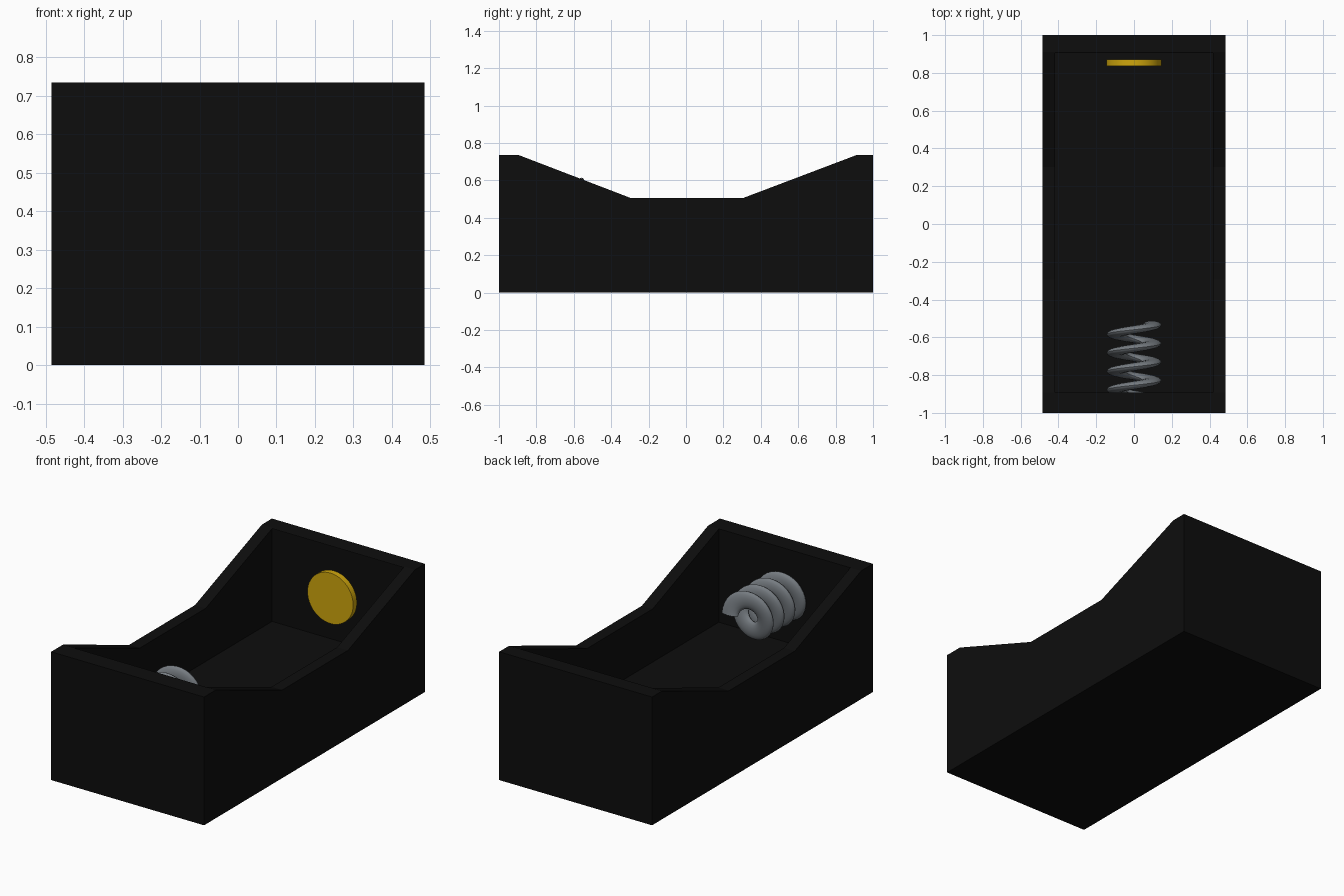
import bpy, bmesh, math
from mathutils import Vector

if "Cube" in bpy.data.objects:
    bpy.data.objects.remove(bpy.data.objects["Cube"])


def material(name, rgb):
    m = bpy.data.materials.new(name)
    m.diffuse_color = (*rgb, 1)
    m.use_nodes = True
    m.node_tree.nodes["Principled BSDF"].inputs["Base Color"].default_value = m.diffuse_color
    return m


BLACK = material("black plastic", (0.004, 0.004, 0.004))
STEEL = material("steel grey", (0.18, 0.20, 0.22))
GOLD = material("gold", (0.62, 0.38, 0.004))


def make(name, bm, mat):
    bmesh.ops.recalc_face_normals(bm, faces=bm.faces[:])
    me = bpy.data.meshes.new(name)
    bm.to_mesh(me)
    bm.free()
    me.materials.append(mat)
    ob = bpy.data.objects.new(name, me)
    bpy.context.collection.objects.link(ob)
    return ob


def smooth(ob):
    bpy.ops.object.select_all(action='DESELECT')
    ob.select_set(True)
    bpy.context.view_layer.objects.active = ob
    bpy.ops.object.shade_smooth_by_angle(angle=math.radians(35))


def extrude_profile(name, pts, half_x, mat):
    bm = bmesh.new()
    face = bm.faces.new([bm.verts.new((-half_x, y, z)) for y, z in pts])
    ext = bmesh.ops.extrude_face_region(bm, geom=[face])
    vs = [g for g in ext["geom"] if isinstance(g, bmesh.types.BMVert)]
    bmesh.ops.translate(bm, verts=vs, vec=(2 * half_x, 0, 0))
    return make(name, bm, mat)


# Holder body with dipped sides
TOP, DIP, FLOOR, AXIS_Z = 0.735, 0.505, 0.20, 0.47
body = extrude_profile("holder_body", [
    (-1, 0), (1, 0), (1, TOP), (0.91, TOP), (0.303, DIP),
    (-0.293, DIP), (-0.893, TOP), (-1, TOP)], 0.485, BLACK)

# Cavity cutter
cutter = extrude_profile("cavity_cutter", [
    (-0.893, FLOOR), (0.905, FLOOR), (0.905, 1), (-0.893, 1)], 0.417, BLACK)
cutter.hide_render = True
mod = body.modifiers.new("cavity", 'BOOLEAN')
mod.operation, mod.solver, mod.object = 'DIFFERENCE', 'EXACT', cutter
bpy.context.view_layer.objects.active = body
bpy.ops.object.modifier_apply(modifier="cavity")
bpy.data.objects.remove(cutter)

# Coil spring: flattened oval section swept along a helix into the front wall
bm = bmesh.new()
TURNS, STEPS, SIDES, PITCH = 4, 32, 16, 0.098
rings = []
for i in range(TURNS * STEPS + 1):
    a = math.tau * i / STEPS
    ring = []
    for j in range(SIDES):
        t = math.tau * j / SIDES
        r = 0.095 + 0.05 * math.cos(t)
        y = -0.535 - PITCH * i / STEPS + 0.022 * math.sin(t)
        ring.append(bm.verts.new((r * math.cos(a), y, AXIS_Z + r * math.sin(a))))
    rings.append(ring)
for p, q in zip(rings, rings[1:]):
    for j in range(SIDES):
        k = (j + 1) % SIDES
        bm.faces.new((p[j], p[k], q[k], q[j]))
bm.faces.new(rings[0])
bm.faces.new(rings[-1])
smooth(make("coil_spring", bm, STEEL))

# Round contact disc at the back
bm = bmesh.new()
bmesh.ops.create_cone(bm, cap_ends=True, segments=48, radius1=0.145, radius2=0.145, depth=0.034)
for v in bm.verts:
    v.co = Vector((v.co.x, v.co.z + 0.853, v.co.y + AXIS_Z))
smooth(make("contact_disc", bm, GOLD))
